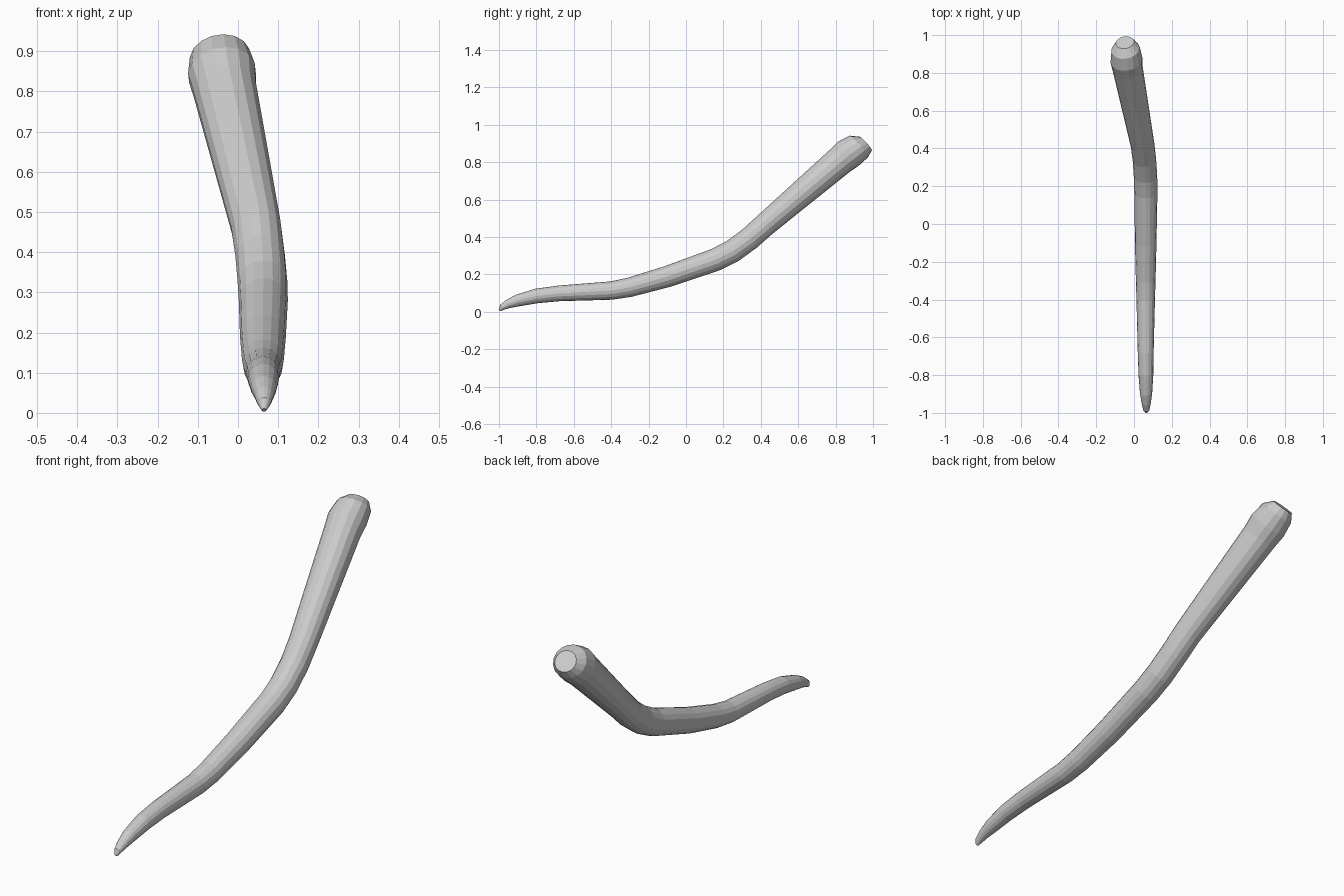
import bpy, bmesh, math
from mathutils import Vector

if "Cube" in bpy.data.objects:
    bpy.data.objects.remove(bpy.data.objects["Cube"])

SIDES = 16
# Path stations: x, y, z, radius (tip to blunt end)
path = [
    (0.065, -0.997, 0.007, 0.006),
    (0.065, -0.983, 0.025, 0.017),
    (0.065, -0.95, 0.043, 0.024),
    (0.064, -0.90, 0.061, 0.032),
    (0.063, -0.80, 0.085, 0.039),
    (0.062, -0.68, 0.099, 0.042),
    (0.062, -0.40, 0.114, 0.049),
    (0.062, -0.30, 0.132, 0.052),
    (0.062, -0.10, 0.189, 0.057),
    (0.063, 0.16, 0.280, 0.061),
    (0.061, 0.25, 0.326, 0.062),
    (0.055, 0.34, 0.392, 0.062),
    (0.045, 0.42, 0.464, 0.063),
    (-0.033, 0.82, 0.806, 0.080),
    (-0.040, 0.868, 0.846, 0.0855),
    (-0.045, 0.925, 0.885, 0.076),
    (-0.048, 0.961, 0.900, 0.049),
]
pts = [Vector(p[:3]) for p in path]

bm = bmesh.new()
rings = []
for i, (p, st) in enumerate(zip(pts, path)):
    # Ring plane is perpendicular to the averaged path direction
    a = (p - pts[i - 1]).normalized() if i else None
    b = (pts[i + 1] - p).normalized() if i < len(pts) - 1 else None
    t = ((a or b) + (b or a)).normalized()
    if i >= len(pts) - 4:
        t = Vector((-0.13, 0.74, 0.66)).normalized()
    side = t.cross(Vector((0, 0, 1))).normalized()
    up = side.cross(t)
    rings.append([bm.verts.new(p + st[3] * (math.cos(w) * side + math.sin(w) * up))
                  for w in (2 * math.pi * k / SIDES for k in range(SIDES))])

# Skin the rings and close both ends
for r, s in zip(rings, rings[1:]):
    for k in range(SIDES):
        n = (k + 1) % SIDES
        bm.faces.new((r[k], r[n], s[n], s[k]))
bm.faces.new(rings[0])
bm.faces.new(rings[-1])
bmesh.ops.recalc_face_normals(bm, faces=bm.faces)

mesh = bpy.data.meshes.new("curved_horn")
bm.to_mesh(mesh)
bm.free()
horn = bpy.data.objects.new("curved_horn", mesh)
bpy.context.collection.objects.link(horn)
